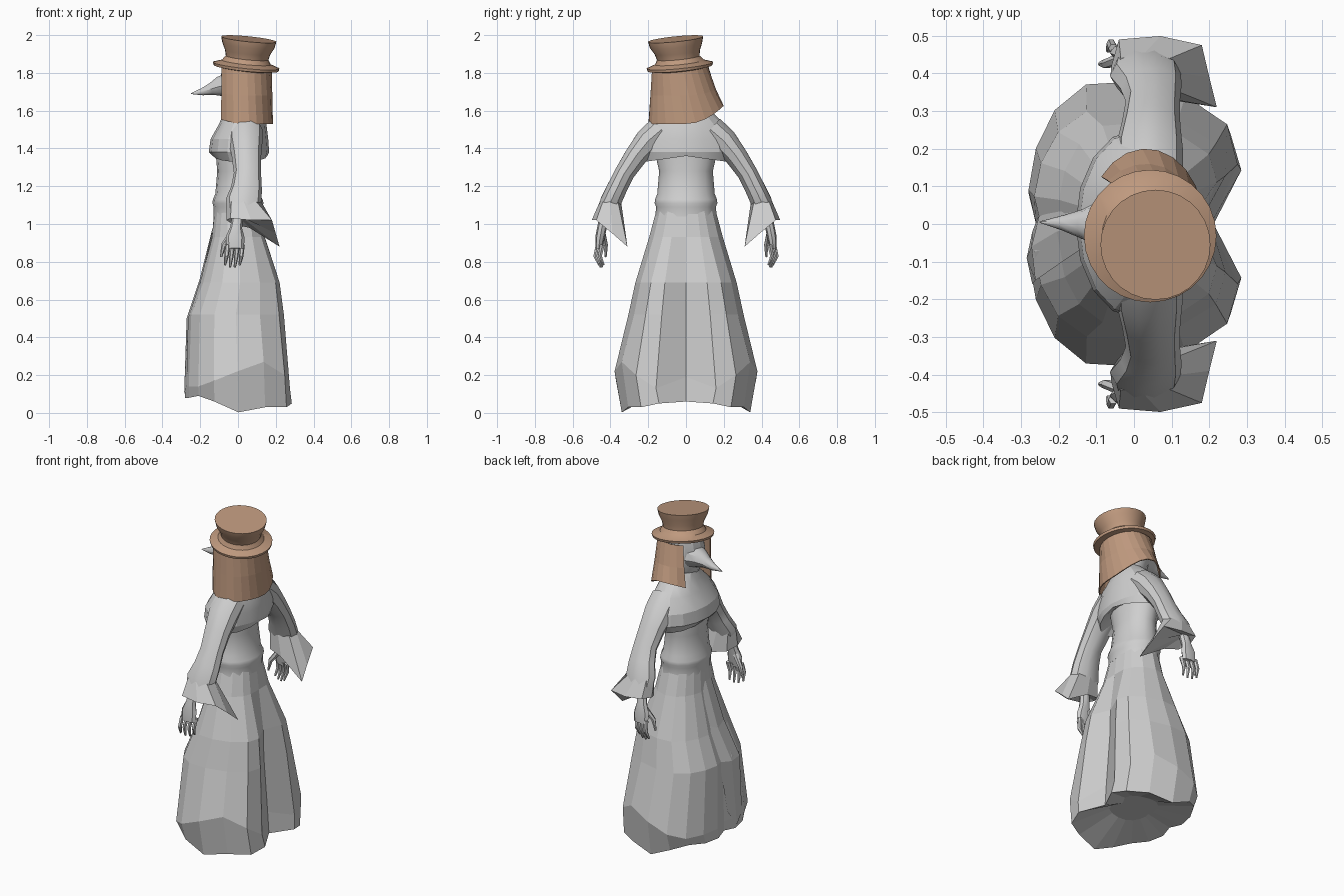
import bpy, bmesh, math
from mathutils import Vector

cube = bpy.data.objects.get("Cube")
if cube:
    bpy.data.objects.remove(cube)


def material(name, rgb):
    m = bpy.data.materials.new(name)
    m.use_nodes = True
    m.diffuse_color = (*rgb, 1)
    m.node_tree.nodes["Principled BSDF"].inputs["Base Color"].default_value = (*rgb, 1)
    return m


GREY = material("pale grey cloth", (0.62, 0.62, 0.62))
BROWN = material("tan leather", (0.52, 0.32, 0.21))


def loft(name, rings, mat, closed=True, caps=True, smooth=35):
    """Skin a list of equal-length point rings."""
    bm = bmesh.new()
    rows = [[bm.verts.new(p) for p in r] for r in rings]
    n = len(rows[0])
    for a, b in zip(rows, rows[1:]):
        for i in range(n if closed else n - 1):
            j = (i + 1) % n
            bm.faces.new((a[i], a[j], b[j], b[i]))
    if caps:
        bm.faces.new(rows[0])
        bm.faces.new(rows[-1])
    bmesh.ops.triangulate(bm, faces=[f for f in bm.faces if len(f.verts) > 4])
    bmesh.ops.recalc_face_normals(bm, faces=bm.faces)
    me = bpy.data.meshes.new(name)
    bm.to_mesh(me)
    bm.free()
    ob = bpy.data.objects.new(name, me)
    bpy.context.collection.objects.link(ob)
    me.materials.append(mat)
    if smooth:
        bpy.ops.object.select_all(action='DESELECT')
        ob.select_set(True)
        bpy.context.view_layer.objects.active = ob
        bpy.ops.object.shade_smooth_by_angle(angle=math.radians(smooth))
    return ob


def oval(z, front, back, half, n=16, cy=0.0):
    """Horizontal ring between two x limits with a y half width."""
    cx, rx = (front + back) / 2, (back - front) / 2
    angs = [2 * math.pi * i / n for i in range(n)]
    return [Vector((cx + rx * math.cos(a), cy + half * math.sin(a), z)) for a in angs]


def tube(name, path, radii, mat, n=8, ref=(1, 0, 0)):
    """Tapered tube; radii are (along ref, across ref)."""
    pts = [Vector(p) for p in path]
    rings = []
    for i, p in enumerate(pts):
        t = (pts[min(i + 1, len(pts) - 1)] - pts[max(i - 1, 0)]).normalized()
        u = Vector(ref)
        u = (u - t * u.dot(t)).normalized()
        v = t.cross(u)
        ra, rb = radii[i]
        rings.append([p + u * ra * math.cos(2 * math.pi * k / n)
                      + v * rb * math.sin(2 * math.pi * k / n) for k in range(n)])
    return loft(name, rings, mat)


# Skirt: pleated outline, grooved at the back, tucked under at the hem
half = [(0.74, 0), (1, 0.42), (0.9, 0.70), (0.5, 0.90), (0, 1), (-0.45, 0.98),
        (-0.75, 0.80), (-0.93, 0.53), (-1, 0.24), (-0.93, 0)]
outline = half + [(x, -y) for x, y in half[-2:0:-1]]


def pleats(z, front, back, width, amount):
    cx, rx = (front + back) / 2, (back - front) / 2
    ring = []
    for x, y in outline:
        k = amount + (1 - amount) / math.hypot(x, y)
        ring.append(Vector((cx + rx * x * k, width * y * k, z)))
    return ring


def set_heights(ring, heights):
    for p, z in zip(ring, heights + heights[-2:0:-1]):
        p.z = z


skirt = [pleats(1.08, -0.125, 0.125, 0.155, 0),
         pleats(0.93, -0.14, 0.15, 0.195, 0.2),
         pleats(0.69, -0.20, 0.222, 0.268, 0.9),
         pleats(0.52, -0.265, 0.243, 0.305, 1),
         pleats(0.19, -0.28, 0.275, 0.378, 1)]
set_heights(skirt[-1], [0.19, 0.13, 0.20, 0.27, 0.22, 0.17, 0.14, 0.14, 0.14, 0.15])
hem = pleats(0, -0.28, 0.285, 0.34, 1)
set_heights(hem, [0.06, 0.05, 0.03, 0.03, 0.003, 0.06, 0.09, 0.08, 0.08, 0.09])
core = [Vector((p.x * 0.4, p.y * 0.4, 0.12)) for p in hem]
loft("skirt", skirt + [hem, core], GREY, smooth=0)

# Front flap folded over the skirt
flap = [[(-0.13, -0.06, 0.98), (-0.135, 0.0, 0.98), (-0.12, 0.05, 0.98)],
        [(-0.19, -0.10, 0.72), (-0.205, -0.02, 0.70), (-0.17, 0.06, 0.74)],
        [(-0.262, -0.15, 0.5), (-0.272, -0.06, 0.5), (-0.25, 0.03, 0.52)],
        [(-0.27, -0.16, 0.15), (-0.285, -0.09, 0.10), (-0.27, -0.02, 0.2)]]
loft("front_flap", flap, GREY, closed=False, caps=False, smooth=0)

# Bodice and waistband
loft("bodice", [oval(z, f, b, w) for z, f, b, w in (
    (1.04, -0.13, 0.13, 0.163), (1.09, -0.13, 0.13, 0.158), (1.11, -0.135, 0.135, 0.166),
    (1.13, -0.133, 0.13, 0.164), (1.16, -0.12, 0.115, 0.152), (1.28, -0.11, 0.10, 0.142),
    (1.40, -0.12, 0.11, 0.17), (1.50, -0.10, 0.11, 0.17), (1.60, -0.07, 0.10, 0.09))], GREY)

# Shoulder cape with a drooping lower edge
cape = [oval(z, f, b, w) for z, f, b, w in (
    (1.64, -0.06, 0.11, 0.08), (1.59, -0.075, 0.13, 0.14), (1.53, -0.10, 0.15, 0.205),
    (1.45, -0.145, 0.16, 0.245), (1.38, -0.155, 0.165, 0.25), (1.35, -0.13, 0.155, 0.225))]
under = [Vector((p.x * 0.7, p.y * 0.7, 1.385)) for p in cape[-1]]
for p in cape[-1]:
    p.z -= 0.14 * abs(p.y) - 0.01
loft("shoulder_cape", cape + [under], GREY, smooth=20)

# Arms, flared cuffs and hands
opening = [(0.18, 0.475, 1.02), (0.07, 0.499, 1.02), (-0.04, 0.49, 1.03), (-0.06, 0.42, 1.02),
           (-0.03, 0.355, 1.0), (0.06, 0.335, 0.98), (0.22, 0.31, 0.88), (0.20, 0.39, 0.95)]
for side, s in (("left", 1), ("right", -1)):
    def m(x, y, z):
        return Vector((x, s * y, z))

    tube(side + "_sleeve",
         [m(0.04, 0.13, 1.50), m(0.04, 0.20, 1.44), m(0.045, 0.265, 1.36), m(0.05, 0.325, 1.27),
          m(0.045, 0.365, 1.19), m(0.03, 0.398, 1.12), m(0.025, 0.42, 1.05)],
         [(0.09, 0.08), (0.09, 0.075), (0.078, 0.063), (0.072, 0.055),
          (0.082, 0.056), (0.095, 0.058), (0.08, 0.055)], GREY, n=10)

    wrist, inner = [], []
    for i in range(len(opening)):
        a = math.pi / 4 * (i + 1)
        wrist.append(m(0.03 + 0.092 * math.cos(a), 0.400 + 0.056 * math.sin(a), 1.12))
        inner.append(m(0.02 * math.cos(a), 0.43 + 0.02 * math.sin(a), 1.04))
    loft(side + "_cuff", [wrist, [m(*p) for p in opening], inner], GREY, smooth=0)

    tube(side + "_palm",
         [m(0.0, 0.43, 1.05), m(-0.01, 0.445, 0.98), m(-0.015, 0.455, 0.93), m(-0.015, 0.462, 0.87)],
         [(0.028, 0.026), (0.032, 0.025), (0.05, 0.025), (0.046, 0.018)], GREY)
    for i in range(4):
        x = -0.055 + 0.026 * i
        y = 0.474 - 0.008 * i
        tip = 0.765 + 0.012 * abs(i - 1.5)
        tube(f"{side}_finger_{i + 1}",
             [m(x, y - 0.008, 0.89), m(x - 0.006, y + 0.006, 0.83), m(x - 0.014, y - 0.014, tip)],
             [(0.013, 0.013), (0.012, 0.012), (0.006, 0.006)], GREY, n=6)
    tube(side + "_thumb", [m(-0.03, 0.44, 0.95), m(-0.075, 0.425, 0.89), m(-0.09, 0.425, 0.825)],
         [(0.018, 0.016), (0.014, 0.013), (0.006, 0.006)], GREY, n=6)

# Head with a tapering beak
loft("head", [oval(z, f, b, w, 14, -0.015) for z, f, b, w in (
    (1.56, -0.04, 0.10, 0.075), (1.64, -0.065, 0.11, 0.09), (1.70, -0.09, 0.14, 0.115),
    (1.77, -0.095, 0.145, 0.12), (1.835, -0.08, 0.14, 0.11))], GREY, smooth=25)
tube("beak", [(-0.05, 0, 1.735), (-0.10, 0, 1.728), (-0.14, 0, 1.715), (-0.19, 0.003, 1.70), (-0.25, 0.005, 1.69)],
     [(0.085, 0.07), (0.058, 0.054), (0.038, 0.034), (0.02, 0.02), (0.002, 0.002)],
     GREY, n=10, ref=(0, 1, 0))


# Tilted hat: flared crown and round brim
def hat_ring(z, r, drift):
    cx, cy = 0.043 + 0.014 * drift, -0.032 - 0.023 * drift
    ring = oval(z, cx - r, cx + r, r, 28, cy)
    for p in ring:
        p.z += 0.1 * (p.y - cy) - 0.1 * (p.x - cx)
    return ring


loft("hat", [hat_ring(*v) for v in (
    (1.815, 0.12, 0), (1.825, 0.172, 0), (1.84, 0.176, 0), (1.856, 0.13, 0.1), (1.868, 0.122, 0.2),
    (1.88, 0.113, 0.4), (1.91, 0.12, 0.6), (1.945, 0.138, 0.9), (1.979, 0.146, 1))], BROWN)

# Leather hood hanging from the brim, open over the face
hood = []
for t in (0, 0.5, 1):
    row = []
    start, end = -143, 123 + 18 * t
    for i in range(19):
        a = math.radians(start + (end - start) * i / 18)
        x = 0.032 + (0.148 + 0.005 * t) * math.cos(a)
        y = -0.03 * (1 - t) + (0.15 + 0.05 * t) * math.sin(a)
        low = 1.53 + 2.4 * max(0, y) ** 2 + 0.25 * max(0, -x)
        row.append(Vector((x, y, 1.83 * (1 - t) + low * t)))
    hood.append(row)
hood_ob = loft("hood", hood, BROWN, closed=False, caps=False, smooth=0)
shell = hood_ob.modifiers.new("thickness", 'SOLIDIFY')
shell.thickness = 0.006
